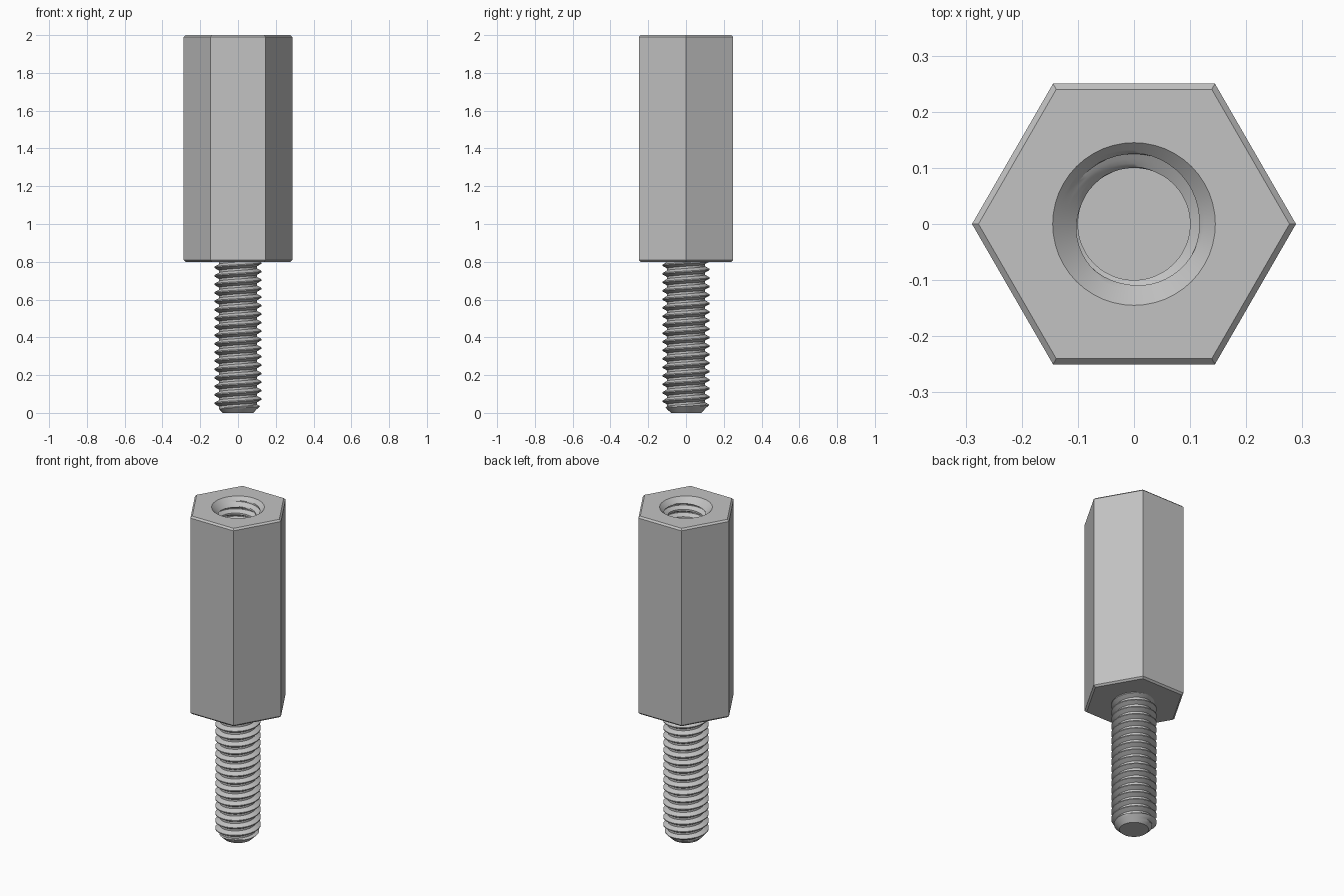
import bpy, bmesh, math

cube = bpy.data.objects.get("Cube")
if cube:
    bpy.data.objects.remove(cube, do_unlink=True)

SEGMENTS = 48
PITCH = 0.045
ROOT, CREST = 0.1, 0.125
STUD_TOP, TOP = 0.8, 2.0
HOLE_FLOOR = 1.2
BEVEL = 0.01
APOTHEM = 0.25
# Row positions within one turn: root flat, rising flank, crest flat, falling flank
PHASES = (0, 0.125, 0.25, 0.35, 0.46, 0.5625, 0.6875, 0.79, 0.9)

metal = bpy.data.materials.new("grey_metal")
metal.use_nodes = True
grey = (0.54, 0.54, 0.54, 1)
metal.diffuse_color = grey
metal.node_tree.nodes["Principled BSDF"].inputs["Base Color"].default_value = grey


def thread_radius(z, turn):
    """Trapezoid thread outline at a height, for a given fraction of a turn."""
    phase = (z / PITCH - turn) % 1
    if phase < 0.25:
        t = 0
    elif phase < 0.5625:
        t = (phase - 0.25) / 0.3125
    elif phase < 0.6875:
        t = 1
    else:
        t = (1 - phase) / 0.3125
    return ROOT + (CREST - ROOT) * t


def add_thread(bm, low, high, limit):
    """Helical surface from low to high; limit trims the radius by height."""
    first = math.floor(low / PITCH) - 2
    last = math.ceil(high / PITCH) + 1
    rows = [k + p for k in range(first, last) for p in PHASES]
    columns = []
    for i in range(SEGMENTS + 1):
        turn = i / SEGMENTS
        a = turn * math.tau
        column = []
        for row in rows:
            z = min(max((row + turn) * PITCH, low), high)
            r = limit(z, thread_radius(z, turn))
            column.append(bm.verts.new((r * math.cos(a), r * math.sin(a), z)))
        columns.append(column)
    for c0, c1 in zip(columns, columns[1:]):
        for j in range(len(rows) - 1):
            bm.faces.new((c0[j], c1[j], c1[j + 1], c0[j + 1]))
    bmesh.ops.remove_doubles(bm, verts=bm.verts[:], dist=1e-5)


def rim(bm, z):
    """Open edges lying at height z."""
    return [e for e in bm.edges if e.is_boundary
            and all(abs(v.co.z - z) < 1e-4 for v in e.verts)]


def finish(bm, name):
    bmesh.ops.recalc_face_normals(bm, faces=bm.faces[:])
    mesh = bpy.data.meshes.new(name)
    bm.to_mesh(mesh)
    bm.free()
    mesh.materials.append(metal)
    obj = bpy.data.objects.new(name, mesh)
    bpy.context.collection.objects.link(obj)
    bpy.ops.object.select_all(action='DESELECT')
    obj.select_set(True)
    bpy.context.view_layer.objects.active = obj
    bpy.ops.object.shade_smooth_by_angle(angle=math.radians(25))


# Threaded stud with a conical tip, sunk slightly into the body
stud_end = STUD_TOP + 0.02
bm = bmesh.new()
add_thread(bm, 0, stud_end, lambda z, r: min(r, 0.08 + z))
for z in (0, stud_end):
    bmesh.ops.edgeloop_fill(bm, edges=rim(bm, z))
finish(bm, "threaded_stud")

# Hexagonal body with a countersunk, threaded blind hole
bm = bmesh.new()
add_thread(bm, HOLE_FLOOR, TOP, lambda z, r: max(r, 0.145 - (TOP - z)))
bmesh.ops.edgeloop_fill(bm, edges=rim(bm, HOLE_FLOOR))

rings = []
for z, inset in ((STUD_TOP, BEVEL), (STUD_TOP + BEVEL, 0),
                 (TOP - BEVEL, 0), (TOP, BEVEL)):
    r = (APOTHEM - inset) / math.cos(math.pi / 6)
    rings.append([bm.verts.new((r * math.cos(k * math.pi / 3),
                                r * math.sin(k * math.pi / 3), z))
                  for k in range(6)])
for lower, upper in zip(rings, rings[1:]):
    for k in range(6):
        n = (k + 1) % 6
        bm.faces.new((lower[k], lower[n], upper[n], upper[k]))
bm.faces.new(rings[0][::-1])
bmesh.ops.triangle_fill(bm, edges=rim(bm, TOP), use_beauty=True, normal=(0, 0, 1))
finish(bm, "hex_body")
